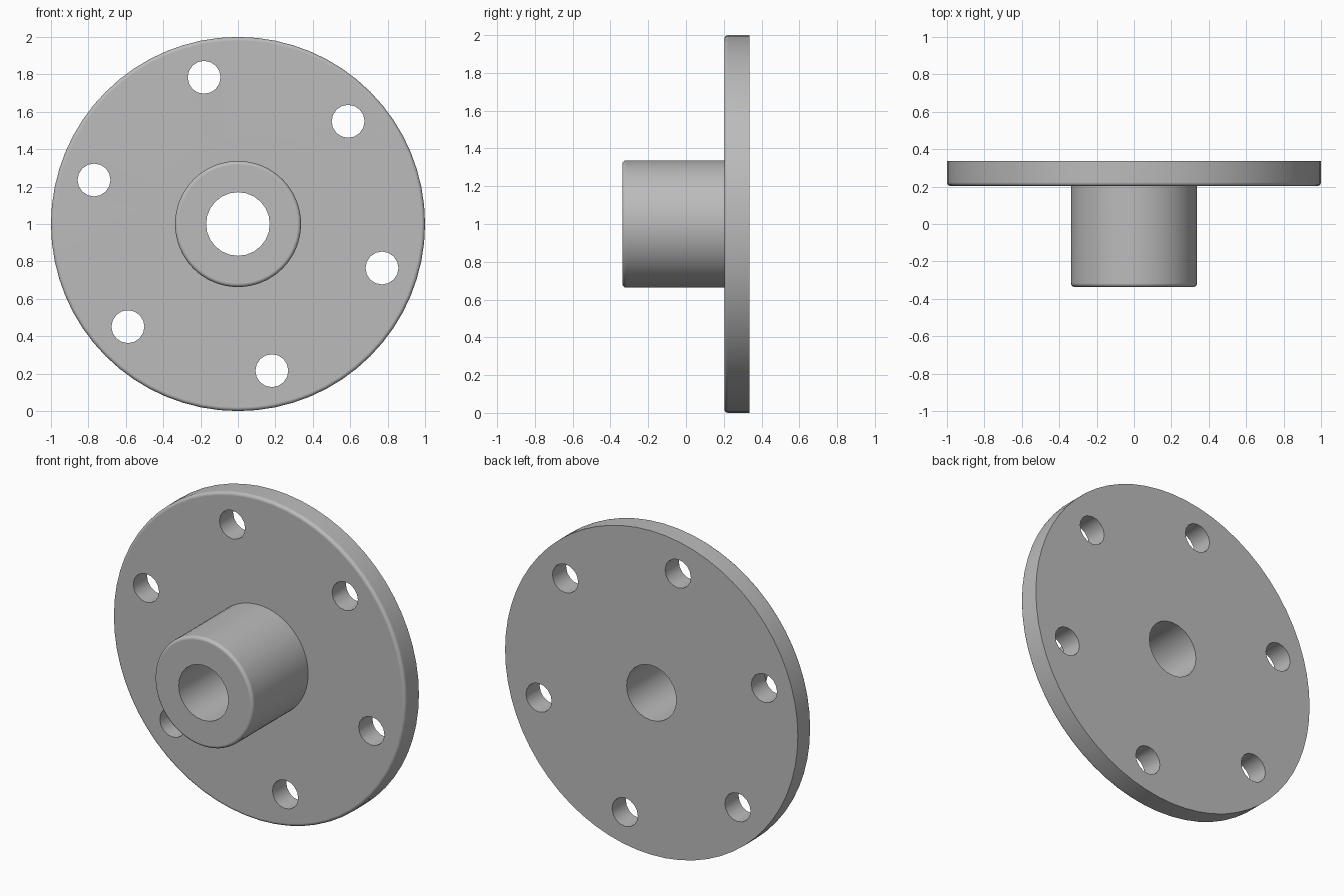
import bpy, bmesh
from math import cos, sin, pi, radians
from mathutils import Matrix, Vector

cube = bpy.data.objects.get("Cube")
if cube:
    bpy.data.objects.remove(cube)

CENTRE_Z = 1.0
FRONT, STEP, BACK = -0.337, 0.203, 0.337
HUB_R, PLATE_R, BORE_R = 0.337, 1.0, 0.17
BOLT_R, BOLT_CIRCLE, BOLT_START = 0.088, 0.805, 43
FILLET = 0.02

steel = bpy.data.materials.new("grey_steel")
steel.use_nodes = True
colour = (0.5, 0.5, 0.5, 1)
steel.diffuse_color = colour
steel.node_tree.nodes["Principled BSDF"].inputs["Base Color"].default_value = colour


def make_object(name, bm):
    bmesh.ops.recalc_face_normals(bm, faces=bm.faces)
    mesh = bpy.data.meshes.new(name)
    bm.to_mesh(mesh)
    bm.free()
    mesh.materials.append(steel)
    obj = bpy.data.objects.new(name, mesh)
    obj.location.z = CENTRE_Z
    bpy.context.collection.objects.link(obj)
    return obj


def rounded_edge(radius, y, steps=4):
    """Quarter-round from a front face to a cylindrical wall, as (radius, y)."""
    angles = [pi / 2 * i / steps for i in range(steps + 1)]
    return [(radius - FILLET + FILLET * sin(a), y + FILLET - FILLET * cos(a))
            for a in angles]


# Hub and plate turned as one solid about the y axis
profile = (rounded_edge(HUB_R, FRONT) + [(HUB_R, STEP)]
           + rounded_edge(PLATE_R, STEP) + [(PLATE_R, BACK)])
bm = bmesh.new()
verts = [bm.verts.new((r, y, 0)) for r, y in profile]
edges = [bm.edges.new(pair) for pair in zip(verts, verts[1:])]
bmesh.ops.spin(bm, geom=verts + edges, cent=(0, 0, 0), axis=(0, 1, 0),
               angle=2 * pi, steps=64)
bmesh.ops.remove_doubles(bm, verts=bm.verts, dist=0.0001)
bmesh.ops.holes_fill(bm, edges=[e for e in bm.edges if e.is_boundary], sides=0)
flange = make_object("hub_flange", bm)

# Centre bore and six bolt holes
bm = bmesh.new()


def drill(x, z, radius, sides):
    place = Matrix.Translation(Vector((x, 0, z))) @ Matrix.Rotation(pi / 2, 4, "X")
    bmesh.ops.create_cone(bm, cap_ends=True, segments=sides, radius1=radius,
                          radius2=radius, depth=2, matrix=place)


drill(0, 0, BORE_R, 24)
for i in range(6):
    a = radians(BOLT_START + 60 * i)
    drill(BOLT_CIRCLE * cos(a), BOLT_CIRCLE * sin(a), BOLT_R, 16)
cutter = make_object("hole_cutter", bm)
cutter.hide_render = True

holes = flange.modifiers.new("holes", "BOOLEAN")
holes.operation = "DIFFERENCE"
holes.solver = "EXACT"
holes.object = cutter
bpy.ops.object.select_all(action="DESELECT")
flange.select_set(True)
bpy.context.view_layer.objects.active = flange
bpy.ops.object.modifier_apply(modifier=holes.name)
bpy.data.objects.remove(cutter)

# Smooth walls, crisp rims, flat faces kept flat
bpy.ops.object.shade_smooth_by_angle(angle=radians(30))
weighted = flange.modifiers.new("flat_faces", "WEIGHTED_NORMAL")
weighted.keep_sharp = True
